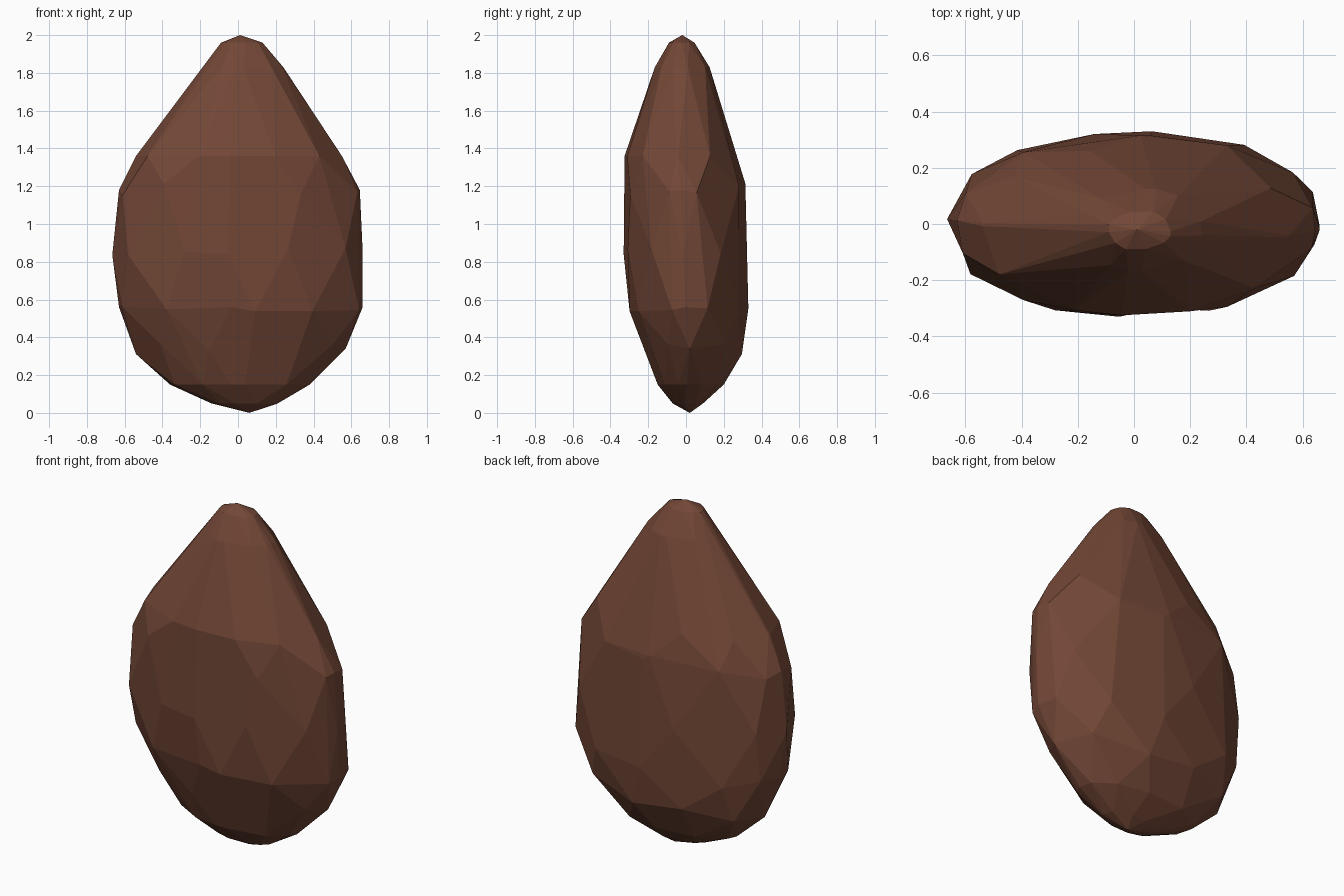
import bpy, bmesh, math, random

cube = bpy.data.objects.get("Cube")
if cube:
    bpy.data.objects.remove(cube)

random.seed(4)

# Stone cross-sections: height, left edge, right edge, front edge, back edge
SECTIONS = [
    (0.05, -0.14, 0.21, -0.07, 0.09),
    (0.15, -0.36, 0.38, -0.15, 0.20),
    (0.34, -0.54, 0.57, -0.22, 0.30),
    (0.56, -0.63, 0.66, -0.30, 0.33),
    (0.84, -0.665, 0.66, -0.33, 0.325),
    (1.18, -0.63, 0.645, -0.33, 0.315),
    (1.36, -0.54, 0.55, -0.325, 0.27),
    (1.83, -0.18, 0.24, -0.165, 0.125),
    (1.96, -0.09, 0.13, -0.09, 0.045),
]
SIDES = 10


def section_points(index, section):
    """Uneven oval ring that touches its four edges."""
    z, left, right, front, back = section
    cx, cy = (left + right) / 2, (front + back) / 2
    rx, ry = (right - left) / 2, (back - front) / 2
    for k in range(SIDES):
        angle = math.tau * (k + 0.5 * (index % 2)) / SIDES
        angle += random.uniform(-0.12, 0.12)
        c, s = math.cos(angle), math.sin(angle)
        # slightly squared oval
        r = 1 / (abs(c) ** 2.2 + abs(s) ** 2.2) ** (1 / 2.2)
        lift = random.uniform(-0.035, 0.035) if 0.3 < z < 1.3 else 0
        yield cx + rx * r * c, cy + ry * r * s, z + lift
    # side and face ridges hold the outline
    yield left, cy + 0.02, z
    yield right, cy - 0.02, z
    yield cx - 0.05, front, z
    yield cx + 0.05, back, z


# Faceted stone: hull around the sections and the two tips
bm = bmesh.new()
for i, section in enumerate(SECTIONS):
    for point in section_points(i, section):
        bm.verts.new(point)
bm.verts.new((0.06, 0.02, 0))
bm.verts.new((0.01, -0.02, 2))
hull = bmesh.ops.convex_hull(bm, input=bm.verts[:])
loose = {v for v in hull["geom_interior"] + hull["geom_unused"]
         if isinstance(v, bmesh.types.BMVert) and not v.link_faces}
bmesh.ops.delete(bm, geom=list(loose), context="VERTS")

# Merge nearly level triangles into broad flat facets
bmesh.ops.dissolve_limit(bm, angle_limit=math.radians(5),
                         verts=bm.verts[:], edges=bm.edges[:])
bmesh.ops.recalc_face_normals(bm, faces=bm.faces[:])

mesh = bpy.data.meshes.new("stone")
bm.to_mesh(mesh)
bm.free()
stone = bpy.data.objects.new("stone", mesh)
bpy.context.collection.objects.link(stone)

# Brown stone colour
brown = bpy.data.materials.new("brown stone")
brown.use_nodes = True
colour = (0.17, 0.063, 0.037, 1)
brown.diffuse_color = colour
shader = brown.node_tree.nodes["Principled BSDF"]
shader.inputs["Base Color"].default_value = colour
shader.inputs["Roughness"].default_value = 0.9
mesh.materials.append(brown)
